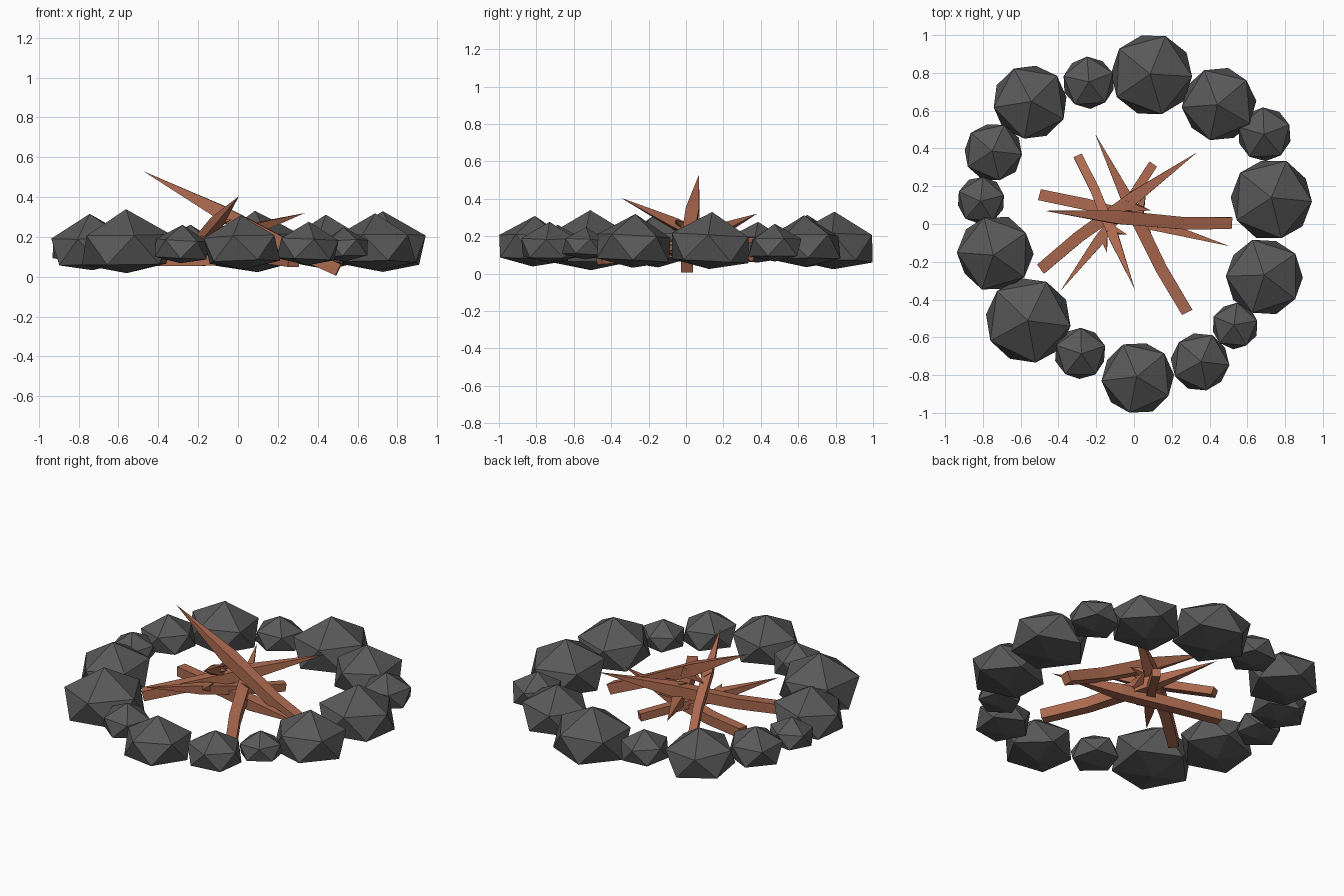
import bpy, bmesh, math, random
from mathutils import Vector, Matrix, Euler

if "Cube" in bpy.data.objects:
    bpy.data.objects.remove(bpy.data.objects["Cube"])

random.seed(7)


def material(name, color):
    m = bpy.data.materials.new(name)
    m.diffuse_color = (*color, 1)
    m.use_nodes = True
    m.node_tree.nodes["Principled BSDF"].inputs["Base Color"].default_value = m.diffuse_color
    return m


stone_mat = material("dark_stone", (0.1, 0.1, 0.1))
wood_mat = material("brown_wood", (0.42, 0.145, 0.08))


def finish(bm, name, mat):
    bmesh.ops.recalc_face_normals(bm, faces=bm.faces)
    me = bpy.data.meshes.new(name)
    bm.to_mesh(me)
    bm.free()
    me.materials.append(mat)
    ob = bpy.data.objects.new(name, me)
    bpy.context.collection.objects.link(ob)


# Ring of icosahedron stones with flattened undersides: x, y, radius from above
stones = [
    (0.093, 0.79, 0.214), (0.45, 0.635, 0.192), (0.69, 0.475, 0.14),
    (0.727, 0.13, 0.212), (0.69, -0.28, 0.2), (0.535, -0.54, 0.12),
    (0.35, -0.73, 0.152), (0.02, -0.815, 0.188), (-0.285, -0.685, 0.134),
    (-0.56, -0.51, 0.223), (-0.735, -0.155, 0.197), (-0.81, 0.125, 0.124),
    (-0.745, 0.38, 0.152), (-0.55, 0.645, 0.194), (-0.24, 0.748, 0.135)]
for i, (x, y, r) in enumerate(stones):
    bm = bmesh.new()
    bmesh.ops.create_icosphere(bm, subdivisions=1, radius=1)
    first = next(v.co for v in bm.verts if 0.2 < v.co.z < 0.9)
    # a flat side of each stone faces outward
    spin = math.atan2(y, x) - math.radians(14) - math.atan2(first.y, first.x)
    for v in bm.verts:
        h = v.co.z
        z = 0.88 if h > 0.9 else 0.3 if h > 0 else -0.36 if h > -0.9 else -0.56
        v.co = Vector((v.co.x * r / 0.88, v.co.y * r / 0.88, z * r))
    tilt = Euler((random.uniform(-.06, .06), random.uniform(-.06, .06), 0)).to_matrix().to_4x4()
    bm.transform(Matrix.Translation((x, y, 0.143)) @ tilt @ Matrix.Rotation(spin, 4, 'Z'))
    finish(bm, f"stone_{i + 1}", stone_mat)


def spike(bm, rings, tip):
    """Square tube through (centre, side, up, half width) rings, ending in a point."""
    loops = []
    for c, s, u, h in rings:
        loops.append([bm.verts.new(c + s * a * h + u * b * h)
                      for a, b in ((-1, -1), (1, -1), (1, 1), (-1, 1))])
    bm.faces.new(loops[0])
    for l0, l1 in zip(loops, loops[1:]):
        for k in range(4):
            n = (k + 1) % 4
            bm.faces.new((l0[k], l0[n], l1[n], l1[k]))
    t = bm.verts.new(tip)
    for k in range(4):
        bm.faces.new((loops[-1][k], loops[-1][(k + 1) % 4], t))


# Slightly bowed sticks, blunt at the start, pointed at the end,
# with a side twig given by its (side, up) offset
sticks = [
    ((0.505, 0.005, 0.035), (-0.475, 0.07, 0.53), (0, -0.1)),
    ((-0.295, 0.355, 0.085), (0.005, -0.348, 0.405), (-0.1, 0)),
    ((0.28, -0.465, 0.08), (-0.207, 0.48, 0.20), (0.1, 0.02)),
    ((-0.49, -0.235, 0.085), (0.335, 0.38, 0.32), (0.1, 0)),
    ((-0.50, 0.155, 0.085), (0.505, -0.117, 0.12), (0.1, 0.02)),
    ((0.10, 0.315, 0.085), (-0.39, -0.355, 0.20), (-0.1, 0.02))]
for i, (a, b, (ts, tu)) in enumerate(sticks):
    a, b = Vector(a), Vector(b)
    d = b - a
    length = d.length
    fwd = d.normalized()
    side = fwd.cross(Vector((0, 0, 1))).normalized()
    up = side.cross(fwd)
    size = length / 1.05

    def at(t, s=0.0, u=0.0):
        return a + fwd * t * length + (side * s + up * u) * size

    bm = bmesh.new()
    spike(bm, [(at(0), side, up, 0.03 * size),
               (at(0.25, -0.016, -0.01), side, up, 0.031 * size),
               (at(0.6, -0.008, -0.008), side, up, 0.034 * size)], b)
    tip = at(0.63, ts, tu)
    twig = (tip - at(0.54)).normalized()
    n = fwd.cross(twig).normalized()
    spike(bm, [(at(0.54), n, n.cross(twig), 0.031 * size)], tip)
    finish(bm, f"stick_{i + 1}", wood_mat)
